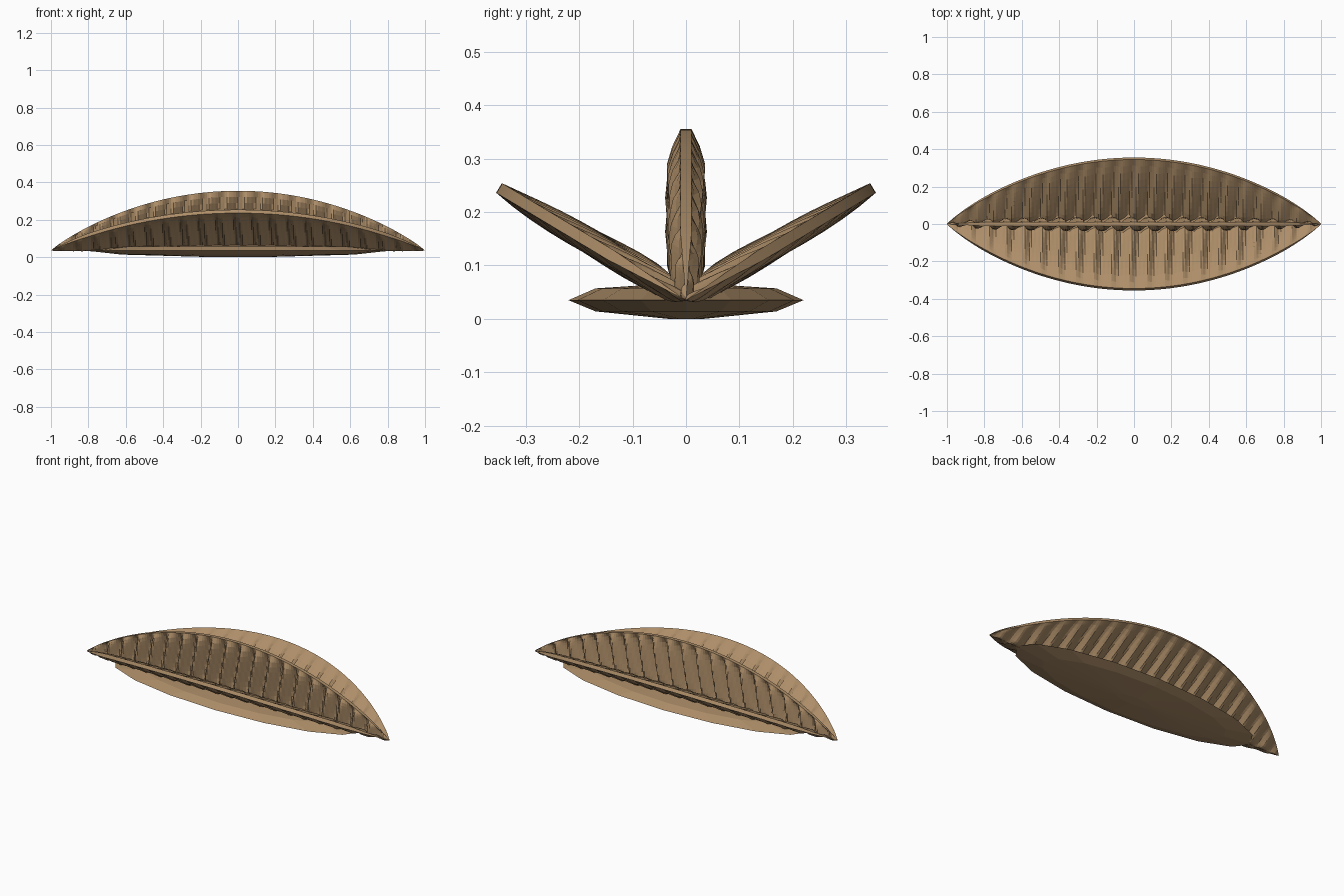
import bpy, bmesh, math

if "Cube" in bpy.data.objects:
    bpy.data.objects.remove(bpy.data.objects["Cube"])

mat = bpy.data.materials.new("husk_brown")
mat.diffuse_color = (0.42, 0.27, 0.14, 1)
mat.use_nodes = True
mat.node_tree.nodes["Principled BSDF"].inputs["Base Color"].default_value = mat.diffuse_color

ROOT_Z = 0.035
NX, NT = 168, 10          # steps along the length, steps root to rim
RIBS = 21                 # ripples along the length


def finish(bm, name):
    bmesh.ops.remove_doubles(bm, verts=bm.verts, dist=1e-6)
    bmesh.ops.recalc_face_normals(bm, faces=bm.faces)
    me = bpy.data.meshes.new(name)
    bm.to_mesh(me)
    bm.free()
    ob = bpy.data.objects.new(name, me)
    bpy.context.collection.objects.link(ob)
    me.materials.append(mat)
    return ob


def blade(name, out_y, out_z, amp_root, amp_rim, lift, lean, turn=1):
    """Rippled leaf-shaped blade rising from the root line to a curved rim."""
    length = math.hypot(out_y, out_z)
    ny, nz = -out_z / length, out_y / length      # direction across the blade
    bm = bmesh.new()
    rings = []
    for i in range(NX + 1):
        x = -1 + 2 * i / NX
        w = max(1 - x * x, 0.0) ** 0.9
        taper = min(1, w * 2.5)
        front, back = [], []
        for j in range(NT + 1):
            t = j / NT
            env = 1 - (2 * t - 1) ** 4
            a = RIBS * math.pi * (x - lean * (t - 0.5) * w)
            wave = math.sin(a) + 0.25 * math.sin(2 * a)
            amp = (amp_root * (1 - t) + amp_rim * t) * env * math.sqrt(w)
            mid = amp * wave + lift * env * (1 - 1.4 * t) * w
            half = 0.0105 * min(1, 0.2 + 6 * t) * taper
            for side, row in ((1, front), (-1, back)):
                d = mid + side * half
                row.append(bm.verts.new((turn * x,
                                         turn * (out_y * t * w + ny * d),
                                         ROOT_Z + out_z * t * w + nz * d)))
        rings.append(front + back[::-1])
    n = len(rings[0])
    for a, b in zip(rings, rings[1:]):
        for k in range(n):
            bm.faces.new((a[k], a[(k + 1) % n], b[(k + 1) % n], b[k]))
    for j in range(NT):                            # close both tips
        for r in (rings[0], rings[-1]):
            bm.faces.new((r[j], r[j + 1], r[n - 2 - j], r[n - 1 - j]))
    return finish(bm, name)


# Upright central blade and two spread side blades
blade("upright_blade", 0, 0.32, 0.026, 0.026, 0, 0.06)
blade("back_blade", 0.35, 0.21, 0.020, 0.008, 0.007, 0.03)
blade("front_blade", 0.35, 0.21, 0.020, 0.008, 0.007, 0.03, turn=-1)

# Low faceted lens-shaped base
bm = bmesh.new()
SIDES = 16
profile = [(0.15, 0.0), (0.77, 0.014), (1.0, 0.035), (0.77, 0.057), (0.15, 0.066)]
rings = [[bm.verts.new((0.81 * r * math.cos(2 * math.pi * k / SIDES),
                        0.22 * r * math.sin(2 * math.pi * k / SIDES), z))
          for k in range(SIDES)] for r, z in profile]
for a, b in zip(rings, rings[1:]):
    for k in range(SIDES):
        m = (k + 1) % SIDES
        bm.faces.new((a[k], a[m], b[m], b[k]))
bm.faces.new(rings[0])
bm.faces.new(rings[-1])
finish(bm, "base_lens")
